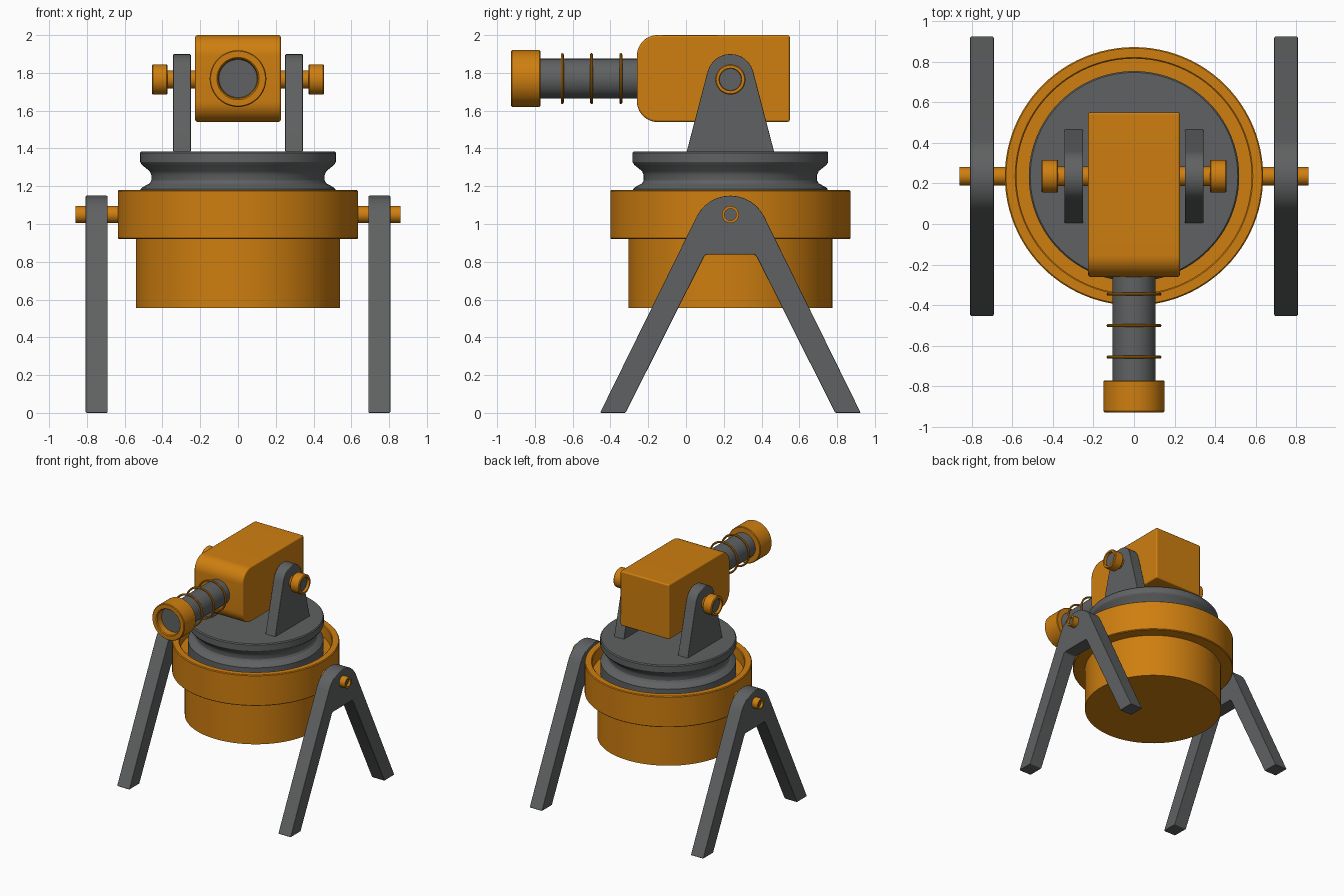
import bpy, bmesh
from math import pi, cos, sin, radians
from mathutils import Matrix, Vector

if "Cube" in bpy.data.objects:
    bpy.data.objects.remove(bpy.data.objects["Cube"])

CY = 0.235          # y of the turret axis
ARM_Z = 1.77        # height of the barrel axis


def material(name, color):
    m = bpy.data.materials.new(name)
    m.diffuse_color = color
    m.use_nodes = True
    m.node_tree.nodes["Principled BSDF"].inputs["Base Color"].default_value = m.diffuse_color
    return m


ORANGE = material("orange", (0.62, 0.21, 0.005, 1))
GREY = material("grey", (0.115, 0.12, 0.122, 1))


def finish(name, bm, mat, bevel=0, mirror=False):
    bmesh.ops.recalc_face_normals(bm, faces=bm.faces)
    me = bpy.data.meshes.new(name)
    bm.to_mesh(me)
    bm.free()
    ob = bpy.data.objects.new(name, me)
    bpy.context.collection.objects.link(ob)
    me.materials.append(mat)
    bpy.ops.object.select_all(action='DESELECT')
    ob.select_set(True)
    bpy.context.view_layer.objects.active = ob
    bpy.ops.object.shade_smooth_by_angle(angle=radians(30))
    if bevel:
        b = ob.modifiers.new("bevel", 'BEVEL')
        b.width, b.segments, b.harden_normals = bevel, 2, True
        b.limit_method, b.angle_limit = 'ANGLE', radians(35)
    if mirror:
        ob.modifiers.new("mirror", 'MIRROR')
    return ob


def lathe(name, profile, mat, axis='Z', at=(0, 0, 0), mirror=False, closed=False, n=64):
    """Revolve (radius, height) points about an axis through 'at'."""
    bm = bmesh.new()
    vs = [bm.verts.new((r, 0, h)) for r, h in profile]
    es = [bm.edges.new(p) for p in zip(vs, vs[1:])]
    if closed:
        es.append(bm.edges.new((vs[-1], vs[0])))
    bmesh.ops.spin(bm, geom=vs + es, cent=(0, 0, 0), axis=(0, 0, 1),
                   angle=2 * pi, steps=n)
    bmesh.ops.remove_doubles(bm, verts=bm.verts, dist=1e-5)
    turn = {'Z': Matrix(), 'X': Matrix.Rotation(pi / 2, 4, 'Y'),
            '-Y': Matrix.Rotation(pi / 2, 4, 'X')}[axis]
    bmesh.ops.transform(bm, matrix=Matrix.Translation(at) @ turn, verts=bm.verts)
    return finish(name, bm, mat, mirror=mirror)


def plate(name, outline, x0, x1, mat, bevel=0.006, mirror=False):
    """Extrude a (y, z) outline from x0 to x1."""
    bm = bmesh.new()
    f = bm.faces.new([bm.verts.new((x0, y, z)) for y, z in outline])
    new = bmesh.ops.extrude_face_region(bm, geom=[f])["geom"]
    bmesh.ops.translate(bm, vec=Vector((x1 - x0, 0, 0)),
                        verts=[v for v in new if isinstance(v, bmesh.types.BMVert)])
    return finish(name, bm, mat, bevel, mirror)


def arc(cy, cz, r, a0, a1, n=12):
    return [(cy + r * cos(radians(a0 + (a1 - a0) * i / n)),
             cz + r * sin(radians(a0 + (a1 - a0) * i / n))) for i in range(n + 1)]


# Base drum with the wide hollow collar
lathe("base_drum", [(0, 0.555), (0.54, 0.555), (0.54, 0.92), (0.63, 0.92), (0.636, 0.926),
                    (0.636, 1.174), (0.63, 1.18), (0.585, 1.18), (0.579, 1.174),
                    (0.579, 1.08), (0, 1.08)], ORANGE, at=(0, CY, 0), n=96)

# Grooved turntable
lathe("turntable", [(0, 1.07), (0.515, 1.07), (0.515, 1.185), (0.505, 1.195), (0.468, 1.215),
                    (0.459, 1.23), (0.459, 1.26), (0.468, 1.28), (0.508, 1.312),
                    (0.518, 1.328), (0.518, 1.377), (0.511, 1.385), (0, 1.385)],
      GREY, at=(0, CY, 0), n=96)

# A-frame legs
plate("legs", [(0.79, 0), (0.925, 0)] + arc(CY, 0.95, 0.2, 26, 154)
      + [(-0.455, 0), (-0.32, 0), (0.095, 0.825), (0.107, 0.838), (0.363, 0.838), (0.375, 0.825)],
      0.69, 0.807, GREY, mirror=True)

# Leg pivots with a recessed grey plug
lathe("leg_pivots", [(0, 0.58), (0.045, 0.58), (0.045, 0.86), (0.031, 0.86),
                     (0.031, 0.835), (0, 0.835)], ORANGE, 'X', (0, CY, 1.05), True, n=32)
lathe("leg_pivot_plugs", [(0, 0.82), (0.031, 0.82), (0.031, 0.84), (0, 0.84)],
      GREY, 'X', (0, CY, 1.05), True, n=32)

# Upper brackets holding the head
plate("head_brackets", [(0.003, 1.38), (0.467, 1.38)] + arc(CY, 1.775, 0.125, 15, 165),
      0.25, 0.343, GREY, mirror=True)

# Head tilt pins
lathe("tilt_pins", [(0, 0.2), (0.048, 0.2), (0.048, 0.373), (0.074, 0.373), (0.08, 0.379),
                    (0.08, 0.45), (0.075, 0.456), (0.06, 0.456), (0.058, 0.43), (0, 0.43)],
      ORANGE, 'X', (0, CY, 1.765), True, n=40)
lathe("tilt_pin_plugs", [(0, 0.41), (0.058, 0.41), (0.058, 0.435), (0, 0.435)],
      GREY, 'X', (0, CY, 1.765), True, n=40)

# Head block, rounded at the front
plate("head", [(0.55, 1.54), (0.55, 2.0)] + arc(-0.15, 1.89, 0.11, 90, 180)
      + arc(-0.15, 1.65, 0.11, 180, 270), -0.227, 0.227, ORANGE, bevel=0.012)

# Barrel, cooling rings and muzzle
lathe("barrel", [(0, 0.2), (0.105, 0.2), (0.105, 0.87), (0, 0.87)],
      GREY, '-Y', (0, 0, ARM_Z))
for i, y in enumerate((0.345, 0.5, 0.655)):
    lathe(f"barrel_ring_{i + 1}", [(r, h + y) for r, h in arc(0.127, 0, 0.008, 0, 315, 7)],
          ORANGE, '-Y', (0, 0, ARM_Z), closed=True)
lathe("muzzle", [(0.1, 0.77), (0.145, 0.77), (0.15, 0.775), (0.15, 0.921), (0.145, 0.927),
                 (0.112, 0.927), (0.105, 0.92), (0.1, 0.86)],
      ORANGE, '-Y', (0, 0, ARM_Z), closed=True)
